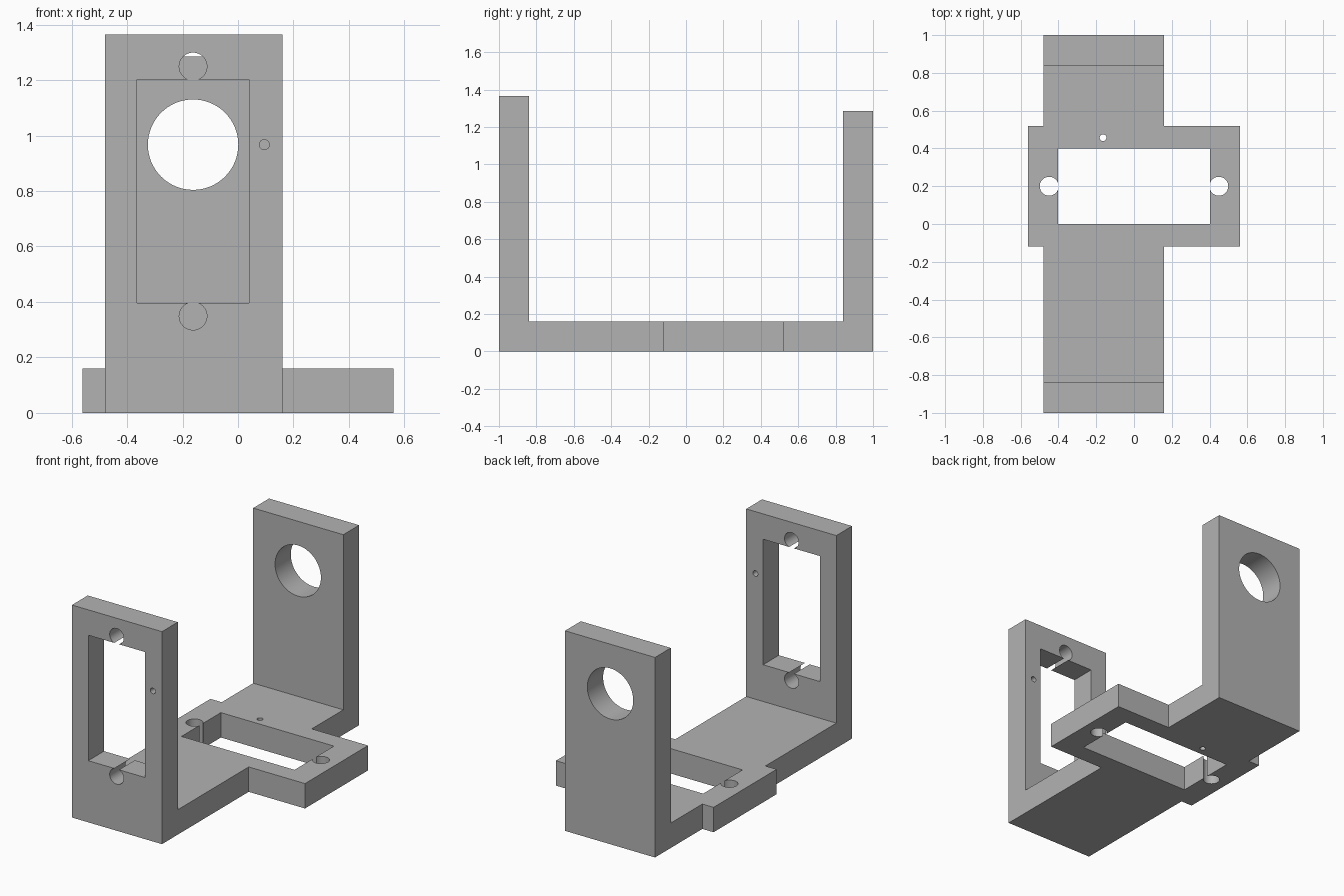
import bpy
import bmesh
from math import radians
from mathutils import Matrix, Vector

cube = bpy.data.objects.get("Cube")
if cube:
    bpy.data.objects.remove(cube, do_unlink=True)

grey = bpy.data.materials.new("light_grey")
grey.use_nodes = True
colour = (0.45, 0.45, 0.45, 1)
grey.diffuse_color = colour
grey.node_tree.nodes["Principled BSDF"].inputs["Base Color"].default_value = colour

T = 0.16                  # plate thickness
LEFT, RIGHT = -0.48, 0.16  # sides of the U-shaped body
MID = (LEFT + RIGHT) / 2 - 0.002


def make_object(name, bm):
    bmesh.ops.recalc_face_normals(bm, faces=bm.faces)
    mesh = bpy.data.meshes.new(name)
    bm.to_mesh(mesh)
    bm.free()
    mesh.materials.append(grey)
    obj = bpy.data.objects.new(name, mesh)
    bpy.context.collection.objects.link(obj)
    return obj


def box(name, low, high):
    low, high = Vector(low), Vector(high)
    bm = bmesh.new()
    bmesh.ops.create_cube(bm, size=1, matrix=Matrix.Translation((low + high) / 2)
                          @ Matrix.Diagonal((*(high - low), 1)))
    return make_object(name, bm)


def drill(name, centre, radius, axis, sides=48):
    turn = Matrix.Rotation(radians(90), 4, "X") if axis == "Y" else Matrix()
    bm = bmesh.new()
    bmesh.ops.create_cone(bm, cap_ends=True, segments=sides, radius1=radius,
                          radius2=radius, depth=0.4,
                          matrix=Matrix.Translation(centre) @ turn)
    return make_object(name, bm)


def combine(body, tool, operation):
    mod = body.modifiers.new(tool.name, "BOOLEAN")
    mod.operation = operation
    mod.solver = "EXACT"
    mod.object = tool
    bpy.context.view_layer.objects.active = body
    bpy.ops.object.modifier_apply(modifier=mod.name)
    bpy.data.objects.remove(tool, do_unlink=True)


# U-shaped body: floor with a tall front wall and a shorter back wall
profile = [(-1, 0), (1, 0), (1, 1.285), (1 - T, 1.285), (1 - T, T),
           (T - 1, T), (T - 1, 1.365), (-1, 1.365)]
bm = bmesh.new()
side = bm.faces.new([bm.verts.new((LEFT, y, z)) for y, z in profile])
grown = bmesh.ops.extrude_face_region(bm, geom=[side])["geom"]
bmesh.ops.translate(bm, vec=(RIGHT - LEFT, 0, 0),
                    verts=[v for v in grown if isinstance(v, bmesh.types.BMVert)])
bracket = make_object("servo_bracket", bm)

# Wide mounting flange crossing the floor
combine(bracket, box("flange", (-0.56, -0.12, 0), (0.56, 0.52, T)), "UNION")

# Rectangular windows in the front wall and the floor
combine(bracket, box("wall_window", (MID - 0.202, -1.2, 0.396),
                     (MID + 0.202, -0.7, 1.202)), "DIFFERENCE")
combine(bracket, box("floor_window", (-0.402, 0, -0.1), (0.402, 0.4, 0.3)), "DIFFERENCE")

# Screw holes that break into both ends of each window
for end in (-1, 1):
    combine(bracket, drill("wall_screw", (MID, -0.92, 0.799 + end * 0.45), 0.05, "Y"),
            "DIFFERENCE")
    combine(bracket, drill("floor_screw", (end * 0.449, 0.2, T / 2), 0.05, "Z"),
            "DIFFERENCE")

# Small pilot holes and the round bearing hole in the back wall
combine(bracket, drill("wall_pilot", (0.095, -0.92, 0.967), 0.018, "Y", 24), "DIFFERENCE")
combine(bracket, drill("floor_pilot", (MID - 0.002, 0.457, T / 2), 0.018, "Z", 24),
        "DIFFERENCE")
combine(bracket, drill("bearing_hole", (MID, 0.92, 0.967), 0.163, "Y", 64), "DIFFERENCE")

# Smooth hole walls, sharp plate edges
bpy.ops.object.select_all(action="DESELECT")
bracket.select_set(True)
bpy.context.view_layer.objects.active = bracket
bpy.ops.object.shade_smooth_by_angle(angle=radians(30))
